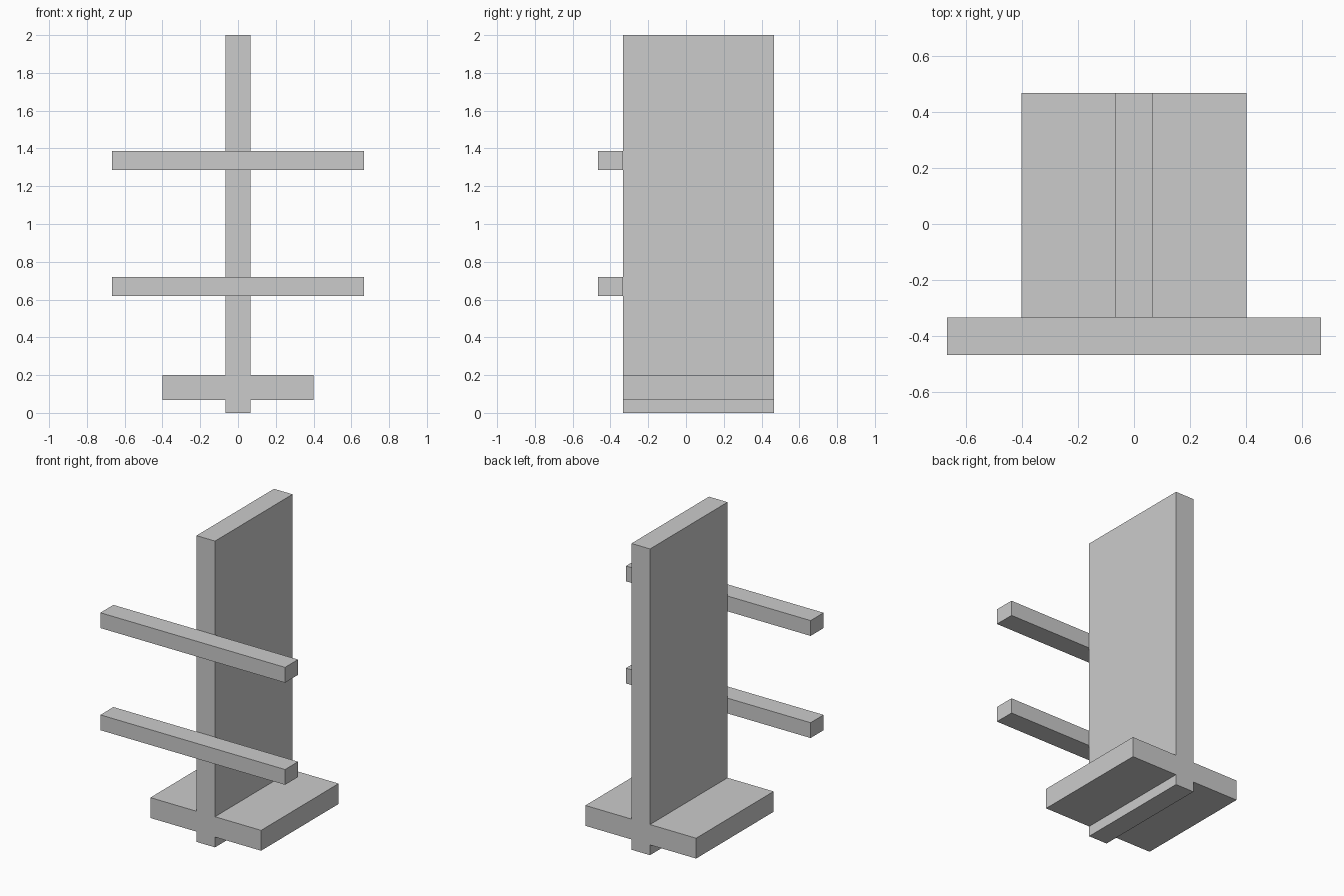
import bpy, bmesh

if "Cube" in bpy.data.objects:
    bpy.data.objects.remove(bpy.data.objects["Cube"])

FRONT, BACK = -0.333, 0.467


def extrude_profile(name, profile, y0, y1):
    """Extrude an (x, z) outline from y0 to y1."""
    bm = bmesh.new()
    face = bm.faces.new([bm.verts.new((x, y0, z)) for x, z in profile])
    new = bmesh.ops.extrude_face_region(bm, geom=[face])["geom"]
    verts = [v for v in new if isinstance(v, bmesh.types.BMVert)]
    bmesh.ops.translate(bm, verts=verts, vec=(0, y1 - y0, 0))
    bmesh.ops.recalc_face_normals(bm, faces=bm.faces)
    mesh = bpy.data.meshes.new(name)
    bm.to_mesh(mesh)
    bm.free()
    obj = bpy.data.objects.new(name, mesh)
    bpy.context.collection.objects.link(obj)
    return obj


# Upright panel and base plate: one cross-shaped outline, mirrored about x = 0
half = [(0.067, 0), (0.067, 0.067), (0.4, 0.067),
        (0.4, 0.2), (0.067, 0.2), (0.067, 2.0)]
outline = half + [(-x, z) for x, z in reversed(half)]
extrude_profile("upright_and_base", outline, FRONT, BACK)

# Two crossbars on the front edge of the upright
for name, z in (("lower_crossbar", 0.62), ("upper_crossbar", 1.287)):
    bar = [(-0.667, z), (0.667, z), (0.667, z + 0.1), (-0.667, z + 0.1)]
    extrude_profile(name, bar, -0.467, FRONT)
